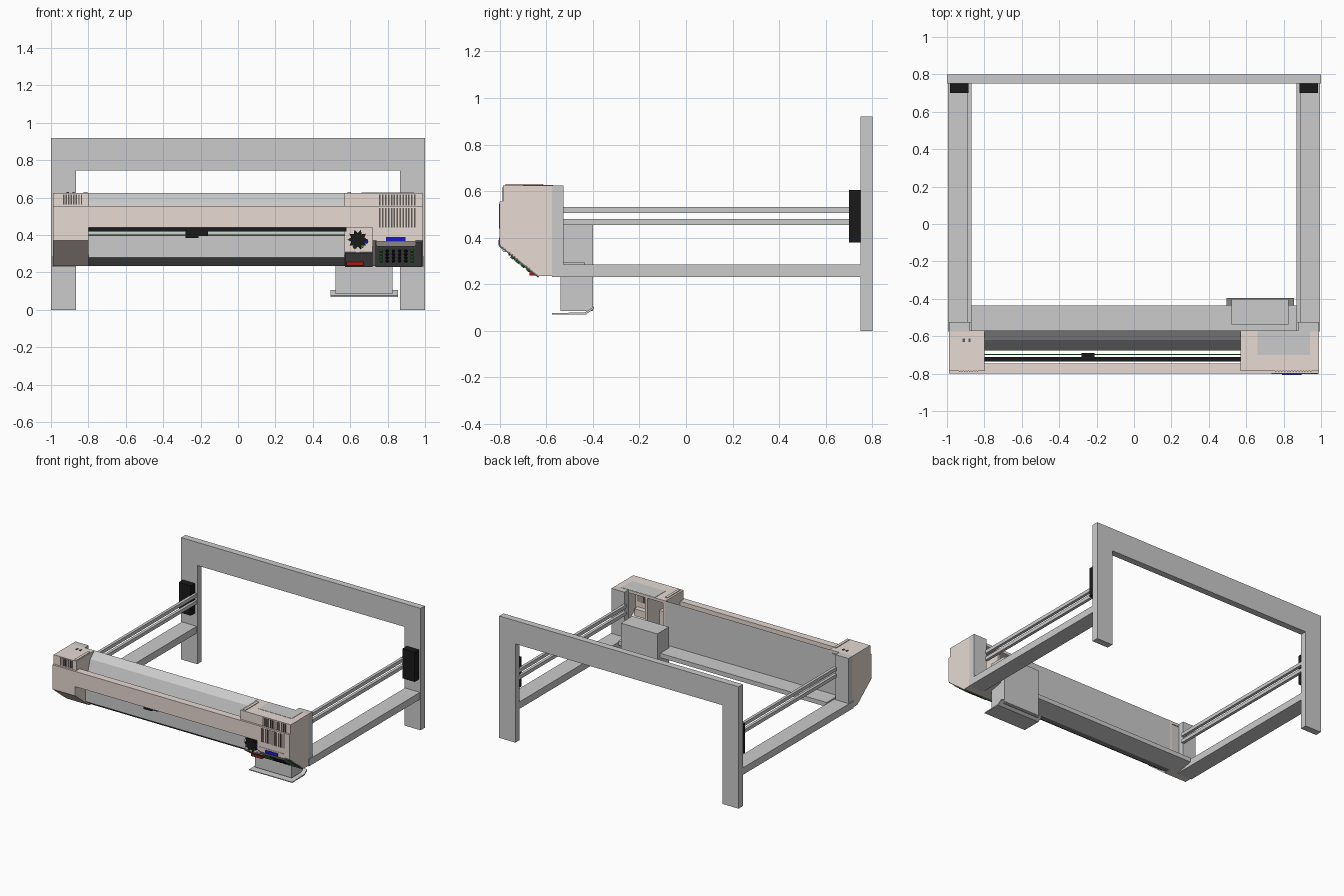
import bpy, bmesh, math
from mathutils import Matrix, Vector

if "Cube" in bpy.data.objects:
    bpy.data.objects.remove(bpy.data.objects["Cube"])


def mat(name, *rgb):
    m = bpy.data.materials.new(name)
    m.diffuse_color = (*rgb, 1)
    m.use_nodes = True
    m.node_tree.nodes["Principled BSDF"].inputs["Base Color"].default_value = m.diffuse_color
    return m


BEIGE = mat("beige", 0.80, 0.70, 0.65)
BLACK = mat("black", 0.01, 0.01, 0.01)
VENT = mat("vent_brown", 0.12, 0.10, 0.09)
DARK = mat("dark_grey", 0.22, 0.22, 0.22)
BLUE = mat("blue", 0.01, 0.01, 0.6)
GREEN = mat("green", 0.02, 0.3, 0.04)
RED = mat("red", 0.4, 0.01, 0.01)


def finish(name, bm, m=None):
    bmesh.ops.recalc_face_normals(bm, faces=bm.faces)
    me = bpy.data.meshes.new(name)
    bm.to_mesh(me)
    bm.free()
    ob = bpy.data.objects.new(name, me)
    bpy.context.collection.objects.link(ob)
    if m:
        me.materials.append(m)
    return ob


def extrude(name, pts, vec, m=None):
    """Extrude a closed planar outline of 3D points along vec."""
    bm = bmesh.new()
    f = bm.faces.new([bm.verts.new(p) for p in pts])
    r = bmesh.ops.extrude_face_region(bm, geom=[f])
    bmesh.ops.translate(bm, vec=vec, verts=[v for v in r["geom"] if isinstance(v, bmesh.types.BMVert)])
    return finish(name, bm, m)


def prism(name, yz, x0, x1, m=None):
    return extrude(name, [(x0, y, z) for y, z in yz], Vector((x1 - x0, 0, 0)), m)


def box(name, x0, x1, y0, y1, z0, z1, m=None):
    return prism(name, [(y0, z0), (y1, z0), (y1, z1), (y0, z1)], x0, x1, m)


def disc(name, x, z, y, depth, radii, n, m):
    """Front-facing disc; two alternating radii give a toothed wheel."""
    pts = []
    for i in range(n):
        a, r = 2 * math.pi * i / n, radii[i % len(radii)]
        pts.append((x + r * math.cos(a), y, z + r * math.sin(a)))
    return extrude(name, pts, Vector((0, -depth, 0)), m)


# Rear gantry
extrude("rear_gantry", [(-1, .75, 0), (-.865, .75, 0), (-.865, .75, .745), (.865, .75, .745),
                        (.865, .75, 0), (1, .75, 0), (1, .75, .92), (-1, .75, .92)], Vector((0, .05, 0)))

# Side arms, guide rods, rear blocks and brackets
for s, side in ((-1, "left"), (1, "right")):
    def sbox(name, a, b, *rest):
        box(f"{side}_{name}", min(s * a, s * b), max(s * a, s * b), *rest)
    sbox("lower_arm", .87, .995, -.575, .75, .232, .285)
    sbox("rear_block", .885, .985, .70, .75, .38, .605, BLACK)
    sbox("bracket", .88, .99, -.575, -.525, .235, .625)
    for i, z in enumerate((.468, .52)):
        sbox(f"guide_rod_{i}", .868, .89, -.53, .75, z - .013, z + .013)

# Printer housings: outer profile, and thin-walled open-backed sections
outer = [(-.57, .235), (-.63, .235), (-.80, .37), (-.80, .555), (-.785, .555), (-.785, .625), (-.57, .625)]
inner = [(-.57, .605), (-.765, .605), (-.765, .545), (-.78, .545), (-.78, .38), (-.622, .255), (-.57, .255)]
prism("left_housing", outer + inner, -.97, -.82, BEIGE)
prism("left_housing_inner_wall", outer, -.82, -.80, BEIGE)
prism("left_housing_end", outer, -.99, -.97, BEIGE)
prism("right_housing", outer + inner, .74, .97, BEIGE)
prism("right_housing_end", outer, .97, .99, BEIGE)
prism("control_side_wall", outer, .72, .74, BEIGE)
top = outer[3:]
recess = [(-.57, .235), (-.63, .235), (-.73, .31), (-.73, .44), (-.80, .44)] + top
recess_in = inner[:3] + [(-.78, .545), (-.78, .46), (-.71, .46), (-.71, .32), (-.622, .255), (-.57, .255)]
prism("dial_housing", recess + recess_in, .59, .72, BEIGE)
prism("dial_housing_wall", recess, .57, .59, BEIGE)
box("right_top_panel", .66, .94, -.70, -.572, .61, .627)
prism("dial_lower_panel", [(-.732, .309), (-.74, .305), (-.636, .230), (-.63, .235)], .572, .72, DARK)

# Raised strips on the housing tops
for n, x in (("left", -.815), ("right", .595)):
    box(f"{n}_top_strip", x - .01, x + .01, -.775, -.615, .615, .63, BEIGE)
for x in (-.91, -.88):
    box("top_peg", x - .006, x + .006, -.63, -.612, .62, .629, VENT)

# Front bar, rail, belt and carriage
box("front_bar", -.80, .57, -.80, -.745, .44, .555, BEIGE)
box("carriage_rail", -.80, .58, -.735, -.71, .418, .443, BLACK)
box("drive_belt", -.80, .58, -.70, -.695, .396, .404, GREEN)
box("carriage", -.28, -.21, -.73, -.69, .385, .435, BLACK)
prism("carriage_nose", [(-.73, .395), (-.71, .395), (-.71, .42), (-.73, .42)], -.21, -.16, BLACK)

# Rear cover, platen and catch tray
prism("rear_cover", [(-.57, .625), (-.62, .58), (-.675, .41), (-.675, .28), (-.57, .28)], -.80, .58)
prism("platen_bottom", [(-.675, .28), (-.61, .235), (-.57, .235), (-.57, .28)], -.80, .58, DARK)
box("rear_wall_extension", -.88, -.80, -.58, -.57, .28, .60)
prism("catch_tray", [(-.57, .235), (-.435, .262), (-.435, .295), (-.57, .295)], -.87, .87)

# Under-slung feeder box and its bent lip
box("feeder_box", .52, .825, -.538, -.40, .085, .455)
prism("feeder_lip", [(-.575, .070), (-.43, .070), (-.395, .095), (-.395, .105), (-.433, .08), (-.575, .076)],
      .495, .855)

# Vent slots, through the front walls
for i in range(13):
    x = .755 + i * .0155
    box(f"right_vent_{i}", x, x + .008, -.802, -.778, .44, .545, VENT)
    box(f"right_upper_vent_{i}", x, x + .008, -.788, -.764, .557, .618, VENT)
for i in range(8):
    x = -.935 + i * .0135
    box(f"left_vent_{i}", x, x + .007, -.788, -.764, .562, .618, VENT)

# Dial in its recess
disc("dial_plate", .64, .375, -.73, .008, (.068,), 32, BEIGE)
disc("dial_wheel", .64, .375, -.738, .025, (.055, .036), 20, BLACK)
for x, z, m in ((.625, .338, RED), (.66, .34, GREEN), (.685, .365, BLUE)):
    disc("dial_marker", x, z, -.738, .02, (.012,), 8, m)
box("warning_strip", .58, .67, -.672, -.645, .237, .255, RED)

# Control panel on the slanted face
prism("control_panel", [(-.798, .368), (-.802, .364), (-.634, .230), (-.63, .235)], .735, .985, DARK)
prism("display_hood", [(-.803, .40), (-.803, .365), (-.782, .338), (-.74, .338), (-.74, .40)], .74, .95, BEIGE)
box("display", .79, .895, -.806, -.80, .367, .39, BLUE)
cos, sin = -.783, .622
for r, z in enumerate((.322, .304, .286, .268)):
    for c in range(6):
        x = .765 + c * .033
        m = GREEN if c in (0, 5) else BLACK
        y = -.80 + .17 * (.37 - z) / .135
        bm = bmesh.new()
        rot = Matrix(((1, 0, 0, x), (0, cos, -sin, y - .005), (0, sin, cos, z - .006), (0, 0, 0, 1)))
        bmesh.ops.create_cone(bm, cap_ends=True, segments=10, radius1=.010, radius2=.008, depth=.014, matrix=rot)
        finish(f"button_{r}_{c}", bm, m)
